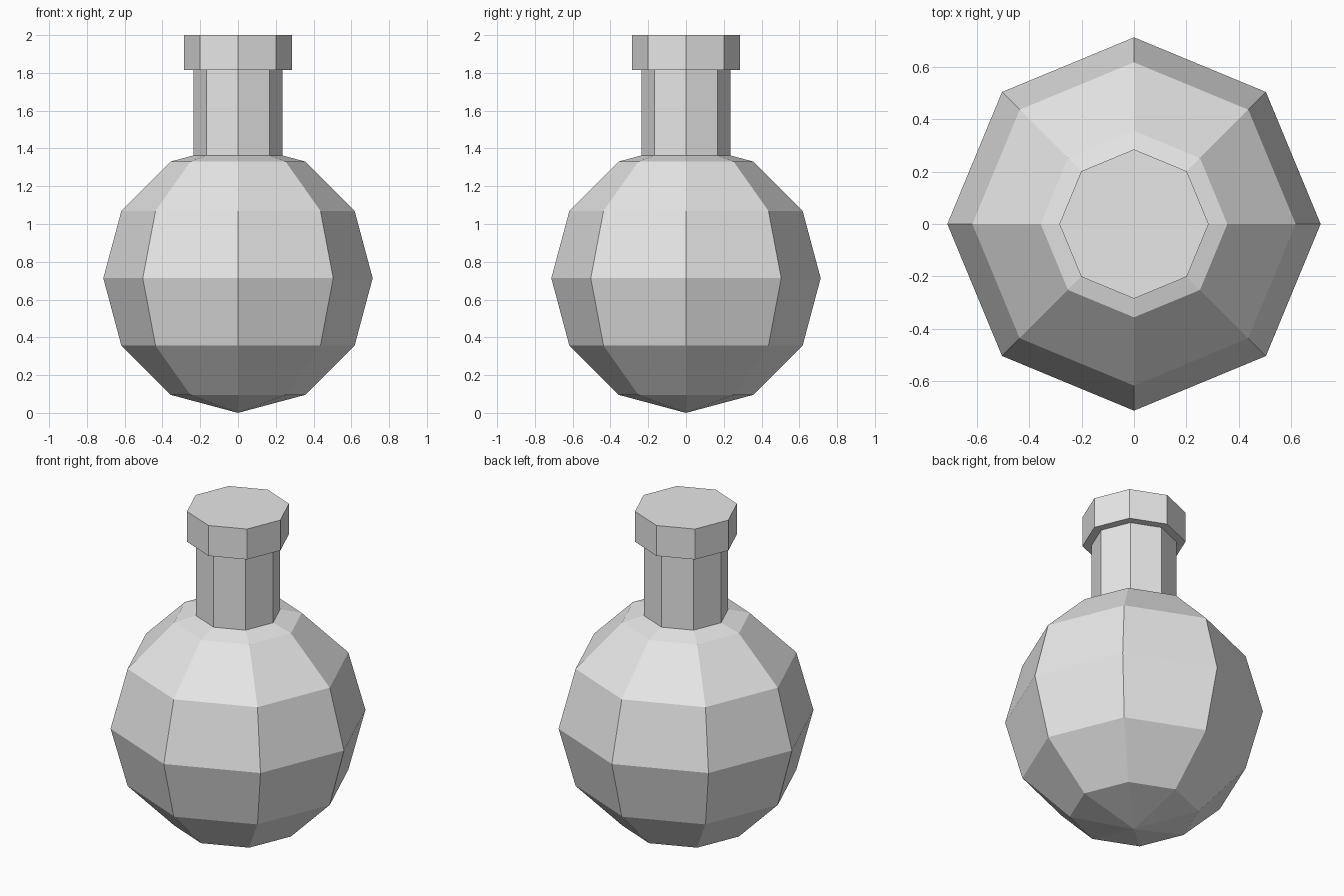
import bpy
from math import pi

cube = bpy.data.objects.get("Cube")
if cube:
    bpy.data.objects.remove(cube, do_unlink=True)

SIDES = 8
BULB_R = 0.713

grey = bpy.data.materials.new("plain grey")
grey.use_nodes = True
colour = (0.8, 0.8, 0.8, 1)
grey.diffuse_color = colour
grey.node_tree.nodes["Principled BSDF"].inputs["Base Color"].default_value = colour


def finish(name):
    obj = bpy.context.object
    obj.name = name
    obj.data.materials.append(grey)
    bpy.ops.object.shade_flat()
    return obj


def octagon_prism(name, radius, bottom, top):
    bpy.ops.mesh.primitive_cylinder_add(
        vertices=SIDES, radius=radius, depth=top - bottom,
        location=(0, 0, (bottom + top) / 2))
    return finish(name)


# Round flask body, faceted
bpy.ops.mesh.primitive_uv_sphere_add(
    segments=SIDES, ring_count=6, radius=BULB_R, location=(0, 0, BULB_R))
finish("bulb")

# Neck sunk into the body, and the wider stopper on top
octagon_prism("neck", 0.236, 1.3, 1.815)
octagon_prism("stopper", 0.285, 1.815, 2.0)
